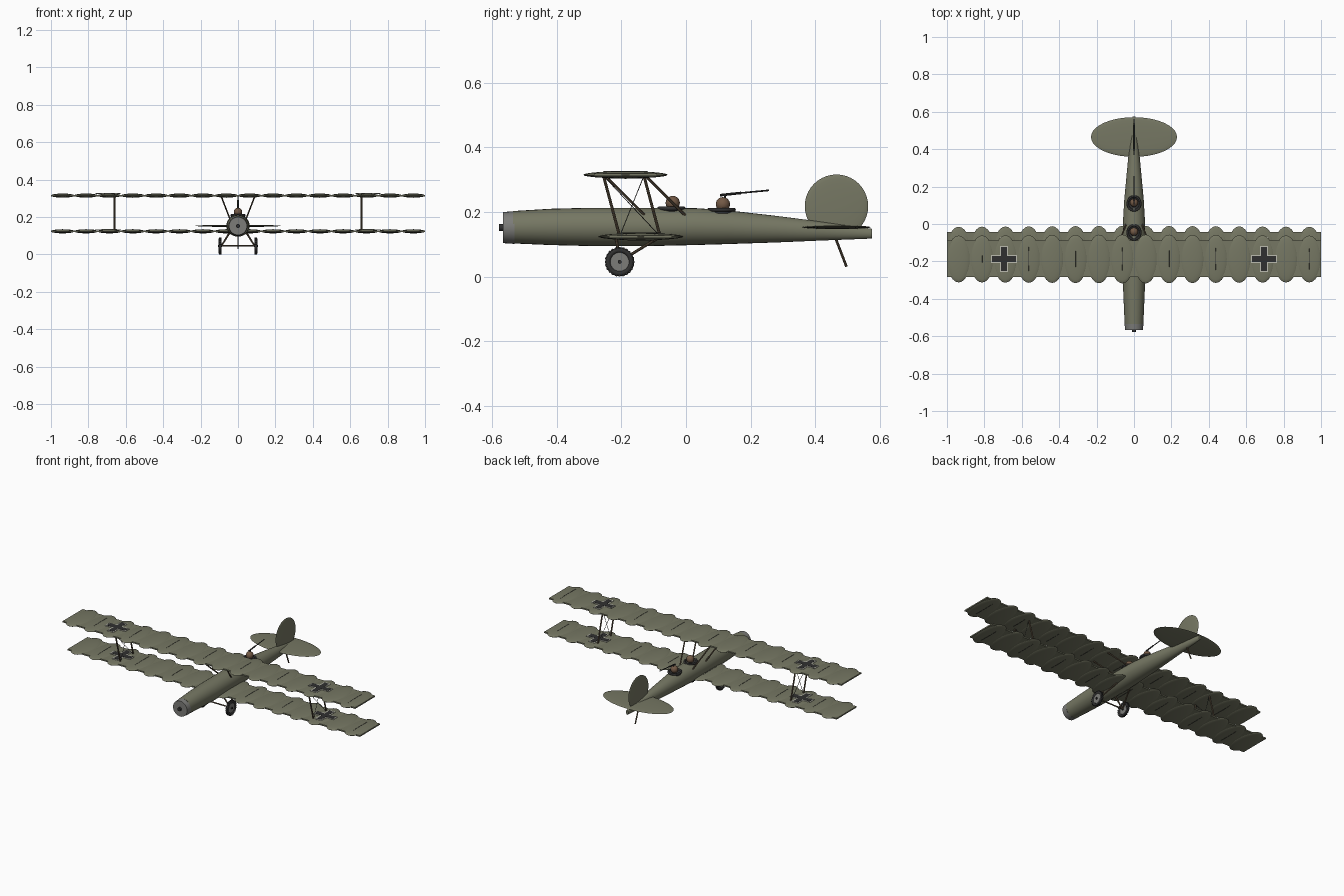
import bpy, bmesh, math
from mathutils import Vector, Matrix

if "Cube" in bpy.data.objects:
    bpy.data.objects.remove(bpy.data.objects["Cube"])


def mat(name, r, g, b):
    m = bpy.data.materials.new(name)
    m.diffuse_color = (r, g, b, 1)
    m.use_nodes = True
    m.node_tree.nodes["Principled BSDF"].inputs["Base Color"].default_value = m.diffuse_color
    return m


OLIVE = mat("olive_canvas", 0.18, 0.185, 0.125)
DARK = mat("dark_metal", 0.03, 0.03, 0.03)
STEEL = mat("grey_steel", 0.2, 0.2, 0.19)
WOOD = mat("brown_wood", 0.11, 0.08, 0.05)
LEATHER = mat("brown_leather", 0.17, 0.10, 0.06)
PALE = mat("pale_paint", 0.5, 0.5, 0.43)


def finish(name, bm, material, smooth=True):
    bmesh.ops.recalc_face_normals(bm, faces=bm.faces)
    me = bpy.data.meshes.new(name)
    bm.to_mesh(me)
    bm.free()
    me.materials.append(material)
    ob = bpy.data.objects.new(name, me)
    bpy.context.collection.objects.link(ob)
    if smooth:
        bpy.ops.object.select_all(action='DESELECT')
        ob.select_set(True)
        bpy.context.view_layer.objects.active = ob
        bpy.ops.object.shade_smooth_by_angle(angle=math.radians(40))
    return ob


def add_ball(bm, c, r, u=24, v=12):
    m = Matrix.Translation(c) @ Matrix.Diagonal((*r, 1))
    bmesh.ops.create_uvsphere(bm, u_segments=u, v_segments=v, radius=1, matrix=m)


def add_box(bm, c, s):
    bmesh.ops.create_cube(bm, size=1, matrix=Matrix.Translation(c) @ Matrix.Diagonal((*s, 1)))


def add_rod(bm, a, b, r, n=8, r2=None):
    a, b = Vector(a), Vector(b)
    d = b - a
    m = Matrix.Translation((a + b) / 2) @ d.to_track_quat('Z', 'Y').to_matrix().to_4x4()
    bmesh.ops.create_cone(bm, cap_ends=True, segments=n, radius1=r,
                          radius2=r if r2 is None else r2, depth=d.length, matrix=m)


def part(name, material, adder, items, smooth=True):
    bm = bmesh.new()
    for it in items:
        adder(bm, *it)
    return finish(name, bm, material, smooth)


def torus(name, c, R, r, axis, material, scale=(1, 1, 1)):
    bpy.ops.mesh.primitive_torus_add(location=c, major_radius=R, minor_radius=r,
                                     major_segments=32, minor_segments=10,
                                     rotation=(0, math.pi / 2, 0) if axis == 'X' else (0, 0, 0))
    ob = bpy.context.object
    ob.name = name
    ob.scale = scale
    ob.data.materials.append(material)
    bpy.ops.object.shade_smooth_by_angle(angle=math.radians(40))


# Fuselage: lofted elliptical sections (y, half width, centre z, half height)
sections = [(-0.535, .050, .153, .050), (-0.42, .055, .154, .056), (-0.3, .060, .154, .059),
            (-0.1, .062, .154, .059), (0.03, .058, .155, .057), (0.13, .052, .153, .052),
            (0.28, .038, .147, .041), (0.42, .025, .141, .029), (0.575, .008, .133, .015)]
bm = bmesh.new()
rings = []
for y, w, zc, h in sections:
    rings.append([bm.verts.new((w * math.cos(k * math.tau / 28), y, zc + h * math.sin(k * math.tau / 28)))
                  for k in range(28)])
for p, q in zip(rings, rings[1:]):
    for k in range(28):
        bm.faces.new((p[k], p[(k + 1) % 28], q[(k + 1) % 28], q[k]))
bm.faces.new(rings[0])
bm.faces.new(rings[-1])
finish("fuselage", bm, OLIVE)

# Nose
part("nose_cowl", STEEL, add_rod, [((0, -.53, .152), (0, -.566, .152), .0505, 28, .048)])
part("nose_hub", DARK, add_rod, [((0, -.56, .152), (0, -.578, .152), .011, 16)])

# Wings: flat core, a row of billowed fabric panels, thin ribs and crosses
centres = [-0.9375 + 0.125 * i for i in range(16)]
for label, yc, z in (("upper", -.187, .315), ("lower", -.14, .124)):
    part(label + "_wing_core", OLIVE, add_box, [((0, yc, z), (2, .195, .008))], False)
    part(label + "_wing_panels", OLIVE, add_ball,
         [((x, yc, z), (.0635, .125 + .006 * (1 - abs(x)), .011)) for x in centres])
    part(label + "_wing_ribs", DARK, add_ball,
         [((x, yc, z), (.003, .11, .0122), 8, 12) for x in centres[1::2]])
    for nm, m, L, w, dz in (("cross_border", PALE, .14, .044, .0105), ("cross", DARK, .126, .03, .0115)):
        items = []
        for s in (-1, 1):
            items += [((s * .695, yc, z + dz), (L, w, .002)), ((s * .695, yc, z + dz), (w, L, .002))]
        part(label + "_wing_" + nm, m, add_box, items, False)

# Struts and bracing wires
inter, cabane, wires, gear = [], [], [], []
for s in (-1, 1):
    x = s * .66
    for dy in (0, .125):
        inter.append(((x, -.255 + dy, .312), (x, -.205 + dy, .125), .0045))
        cabane.append(((s * .09, -.25 + dy, .312), (s * .042, -.125 + dy, .187), .004))
    wires.append(((x, -.255, .312), (x, -.08, .125), .0012, 6))
    wires.append(((x, -.13, .312), (x, -.205, .125), .0012, 6))
    gear.append(((s * .088, -.205, .047), (s * .045, -.215, .115), .0045))
    gear.append(((s * .088, -.205, .047), (s * .045, -.09, .118), .0045))
gear.append(((-.1, -.205, .047), (.1, -.205, .047), .004))
part("interplane_struts", WOOD, add_rod, inter)
part("cabane_struts", WOOD, add_rod, cabane)
part("bracing_wires", DARK, add_rod, wires)
part("landing_gear_struts", WOOD, add_rod, gear)

# Wheels: tyre with tread blocks, disc, hub
for side, s in (("left", -1), ("right", 1)):
    x, y, z = s * .096, -.205, .046
    torus(side + "_tyre", (x, y, z), .036, .0085, 'X', DARK)
    bm = bmesh.new()
    for k in range(24):
        m = (Matrix.Translation((x, y, z)) @ Matrix.Rotation(k * math.tau / 24, 4, 'X')
             @ Matrix.Translation((0, 0, .043)) @ Matrix.Diagonal((.013, .006, .006, 1)))
        bmesh.ops.create_cube(bm, size=1, matrix=m)
    finish(side + "_tyre_tread", bm, DARK, False)
    part(side + "_wheel_disc", STEEL, add_rod, [((x - .004, y, z), (x + .004, y, z), .031, 28)])
    part(side + "_wheel_hub", DARK, add_rod, [((x - .01, y, z), (x + .01, y, z), .006, 12)])

# Tail surfaces and skid
part("tailplane", OLIVE, add_ball, [((0, .465, .153), (.23, .106, .006), 40, 12)])
bm = bmesh.new()
add_ball(bm, (0, 0, 0), (.098, .098, .006), 40, 12)
bmesh.ops.transform(bm, verts=bm.verts,
                    matrix=Matrix.Translation((0, .465, .218)) @ Matrix.Rotation(math.pi / 2, 4, 'Y'))
finish("tail_fin", bm, OLIVE)
part("tail_skid", WOOD, add_rod, [((0, .46, .125), (0, .496, .031), .004)])

# Cockpits with crew heads
for label, y, z in (("front", -.045, .211), ("rear", .11, .207)):
    torus(label + "_cockpit_rim", (0, y, z), .036, .006, 'Z', DARK, (.95, 1.05, 1))
    part(label + "_cockpit_floor", DARK, add_rod, [((0, y, z - .012), (0, y, z + .001), .035, 28)])
    part(label + "_crew_head", LEATHER, add_ball, [((0, y + .004, z + .017), (.022, .022, .022))])

# Rear gun
part("rear_gun", DARK, add_rod, [((0, .105, .252), (0, .17, .259), .004),
                                 ((0, .16, .258), (0, .256, .267), .0026),
                                 ((0, .12, .205), (0, .12, .254), .003)])
